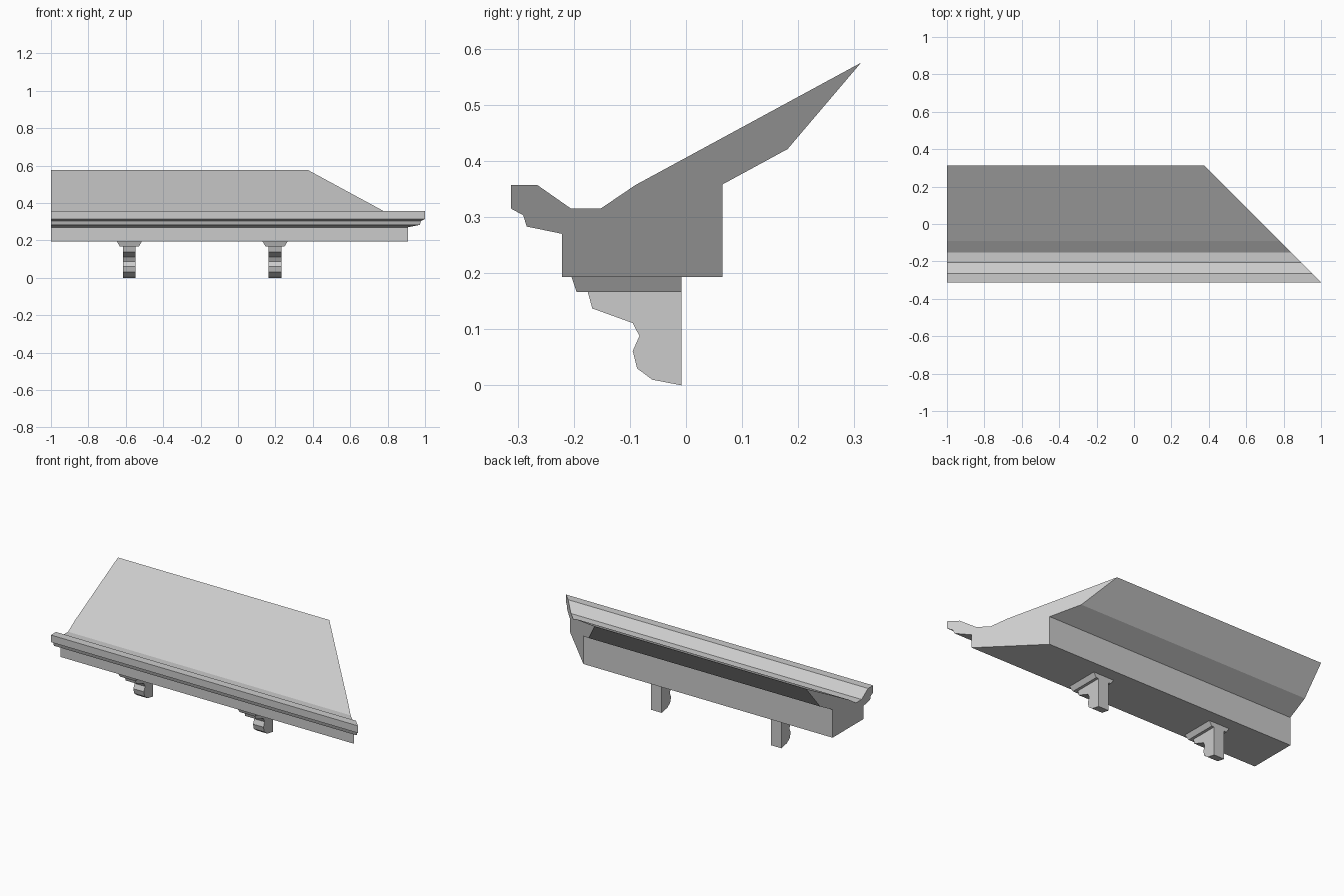
import bpy
import bmesh

old = bpy.data.objects.get("Cube")
if old:
    bpy.data.objects.remove(old)

grey = bpy.data.materials.new("plain grey")
grey.use_nodes = True
colour = (0.6, 0.6, 0.6, 1)
grey.diffuse_color = colour
grey.node_tree.nodes["Principled BSDF"].inputs["Base Color"].default_value = colour


def extrude_profile(name, profile, x_start, x_end):
    """Sweep a (y, z) profile along x; each end is a function of (y, z)."""
    bm = bmesh.new()
    start = [bm.verts.new((x_start(y, z), y, z)) for y, z in profile]
    end = [bm.verts.new((x_end(y, z), y, z)) for y, z in profile]
    bm.faces.new(start)
    bm.faces.new(end)
    for i in range(len(profile)):
        j = (i + 1) % len(profile)
        bm.faces.new((start[i], start[j], end[j], end[i]))
    bmesh.ops.recalc_face_normals(bm, faces=bm.faces)
    mesh = bpy.data.meshes.new(name)
    bm.to_mesh(mesh)
    bm.free()
    mesh.materials.append(grey)
    obj = bpy.data.objects.new(name, mesh)
    bpy.context.collection.objects.link(obj)
    return obj


# Eave: gutter lip, channel, sloping roof and wall, mitred at the left end
eave = [(-0.312, 0.315), (-0.312, 0.357), (-0.265, 0.357), (-0.205, 0.315),
        (-0.152, 0.315), (-0.09, 0.357), (0.312, 0.575), (0.181, 0.421),
        (0.065, 0.358), (0.065, 0.193), (-0.221, 0.193), (-0.221, 0.27),
        (-0.284, 0.283), (-0.29, 0.303)]
extrude_profile("roof_eave", eave, lambda y, z: -1, lambda y, z: 0.688 - y)

# Brackets: scrolled body under a flared cap
scroll = [(-0.008, 0), (-0.06, 0.01), (-0.087, 0.03), (-0.095, 0.061),
          (-0.083, 0.088), (-0.095, 0.111), (-0.167, 0.137), (-0.175, 0.166),
          (-0.008, 0.166)]
cap = [(-0.008, 0.166), (-0.195, 0.166), (-0.204, 0.193), (-0.008, 0.193)]


def cap_half_width(z):
    return 0.05 + (z - 0.166) * 0.6


for label, x in (("right", -0.581), ("left", 0.198)):
    extrude_profile(label + "_bracket_scroll", scroll,
                    lambda y, z: x - 0.034, lambda y, z: x + 0.034)
    extrude_profile(label + "_bracket_cap", cap,
                    lambda y, z: x - cap_half_width(z),
                    lambda y, z: x + cap_half_width(z))
